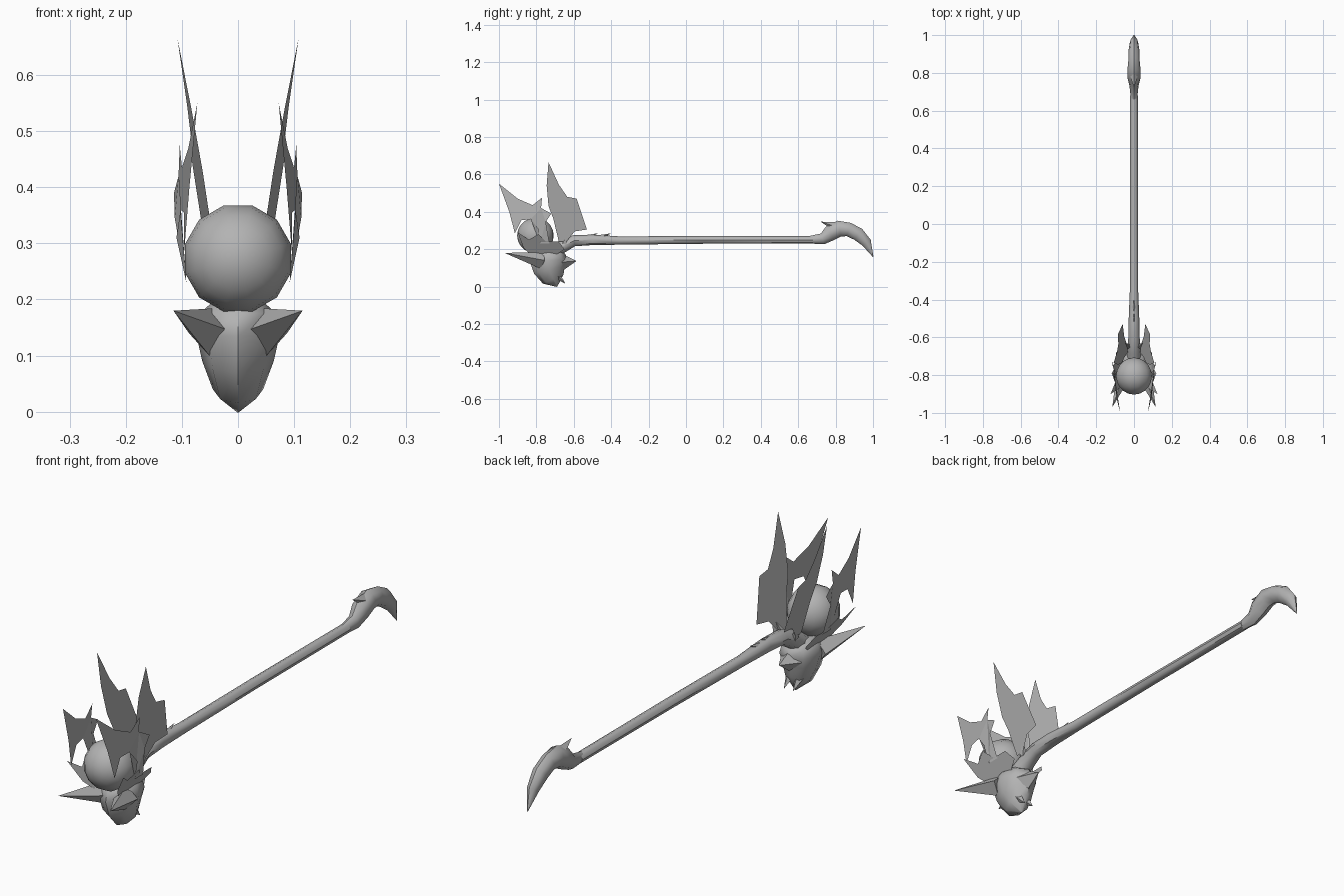
import bpy, bmesh
from math import sin, cos, pi, radians
from mathutils import Vector, Matrix

if "Cube" in bpy.data.objects:
    bpy.data.objects.remove(bpy.data.objects["Cube"], do_unlink=True)

grey = bpy.data.materials.new("plain_grey")
grey.use_nodes = True
colour = (.45, .45, .45, 1)
grey.diffuse_color = colour
grey.node_tree.nodes["Principled BSDF"].inputs["Base Color"].default_value = colour


def finish(bm, name, mirror=False, smooth_angle=None):
    """Turn a bmesh into a grey object, optionally mirrored and smoothed."""
    bmesh.ops.recalc_face_normals(bm, faces=bm.faces)
    mesh = bpy.data.meshes.new(name)
    bm.to_mesh(mesh)
    bm.free()
    mesh.materials.append(grey)
    obj = bpy.data.objects.new(name, mesh)
    bpy.context.collection.objects.link(obj)
    if mirror:
        modifier = obj.modifiers.new("mirror", 'MIRROR')
        modifier.use_mirror_merge = False
    if smooth_angle:
        bpy.ops.object.select_all(action='DESELECT')
        obj.select_set(True)
        bpy.context.view_layer.objects.active = obj
        bpy.ops.object.shade_smooth_by_angle(angle=radians(smooth_angle))


def sweep(name, path, flatten, sides=8):
    """Tube along a path of (y, z, radius) in the middle plane."""
    bm = bmesh.new()
    centres = [Vector((0, y, z)) for y, z, radius in path]
    loops = []
    for i, (y, z, radius) in enumerate(path):
        before = centres[max(i - 1, 0)]
        after = centres[min(i + 1, len(path) - 1)]
        along = (after - before).normalized()
        side = Vector((flatten, 0, 0))
        up = Vector((0, -along.z, along.y))
        angles = [2 * pi * k / sides for k in range(sides)]
        loops.append([bm.verts.new(centres[i] + radius * (up * cos(a) + side * sin(a)))
                      for a in angles])
    for lower, upper in zip(loops, loops[1:]):
        for k in range(sides):
            n = (k + 1) % sides
            bm.faces.new((lower[k], lower[n], upper[n], upper[k]))
    bm.faces.new(loops[0])
    bm.faces.new(loops[-1])
    finish(bm, name, smooth_angle=45)


def plate(name, outline, x_rule):
    """Thin ragged plate: a (y, z) outline pushed sideways by a rule, on both sides."""
    bm = bmesh.new()
    face = bm.faces.new([bm.verts.new((x_rule(y, z), y, z)) for y, z in outline])
    bmesh.ops.triangulate(bm, faces=[face])
    finish(bm, name, mirror=True)


def spike(name, base, tip, radius, mirror=False):
    """Four-sided thorn from a base point to a tip."""
    base, tip = Vector(base), Vector(tip)
    axis = tip - base
    turn = axis.to_track_quat('Z', 'Y').to_matrix().to_4x4()
    bm = bmesh.new()
    bmesh.ops.create_cone(bm, cap_ends=True, segments=4, radius1=radius, radius2=0,
                          depth=axis.length,
                          matrix=Matrix.Translation((base + tip) / 2) @ turn)
    finish(bm, name, mirror=mirror)


# Orb, with its poles facing front and back
bm = bmesh.new()
bmesh.ops.create_uvsphere(bm, u_segments=12, v_segments=10, radius=.098,
                          matrix=Matrix.Translation((0, -.805, .273))
                          @ Matrix.Rotation(pi / 2, 4, 'X')
                          @ Matrix.Rotation(pi / 12, 4, 'Z'))
finish(bm, "orb", smooth_angle=60)

# Shaft with its bent neck, then the hooked tail and its spur
sweep("shaft", [(-.73, .17, .04), (-.67, .21, .035), (-.6, .245, .03), (-.5, .25, .028),
                (-.35, .246, .022), (.1, .25, .021), (.68, .25, .02)], flatten=1)
sweep("tail_hook", [(.66, .25, .02), (.73, .255, .03), (.77, .285, .042), (.82, .31, .043),
                    (.87, .305, .037), (.92, .28, .036), (.965, .235, .027),
                    (1, .16, .002)], flatten=.8)
spike("tail_spur", (0, .8, .32), (0, .72, .347), radius=.025)

# Keeled head under the orb, with its horns and barbs
sweep("head", [(-.69, 0, .003), (-.71, .04, .06), (-.73, .09, .085), (-.735, .14, .1),
               (-.735, .175, .09), (-.735, .2, .055)], flatten=.75)
spike("head_horn", (.045, -.77, .14), (.115, -.97, .18), radius=.045, mirror=True)
spike("rear_barb", (0, -.67, .13), (0, -.585, .137), radius=.05)
spike("chin_barb", (.02, -.69, .06), (.02, -.645, .015), radius=.02, mirror=True)

# Cup petals that cradle the orb, flaring outward with height
plate("cup_petal", [(-.9, .29), (-.84, .25), (-.79, .28), (-.75, .24), (-.68, .24),
                    (-.65, .2), (-.71, .16), (-.82, .16), (-.87, .21)],
      lambda y, z: .6 * z - .05)

# Front fins, leaning in toward their tips
plate("front_fin", [(-1, .55), (-.9, .47), (-.82, .435), (-.77, .475), (-.775, .42),
                    (-.72, .39), (-.75, .345), (-.73, .23), (-.78, .23), (-.79, .31),
                    (-.83, .36), (-.88, .355), (-.915, .285), (-.945, .4)],
      lambda y, z: min(.22 + .12 * y - .05 * z, .4 * z))

# Rear fins, flaring out from the neck
plate("rear_fin", [(-.735, .665), (-.68, .545), (-.635, .48), (-.585, .47), (-.61, .41),
                   (-.6, .35), (-.53, .305), (-.595, .295), (-.64, .24), (-.68, .24),
                   (-.655, .31), (-.67, .375), (-.71, .365), (-.735, .43), (-.745, .54)],
      lambda y, z: .19 * z + .1 * y + .055)

# Thorns along the neck
for y in (-.5, -.43):
    spike("ridge_thorn", (0, y - .04, .26), (0, y + .03, .285), radius=.015)
spike("neck_thorn", (.025, -.65, .23), (.045, -.63, .285), radius=.015, mirror=True)
